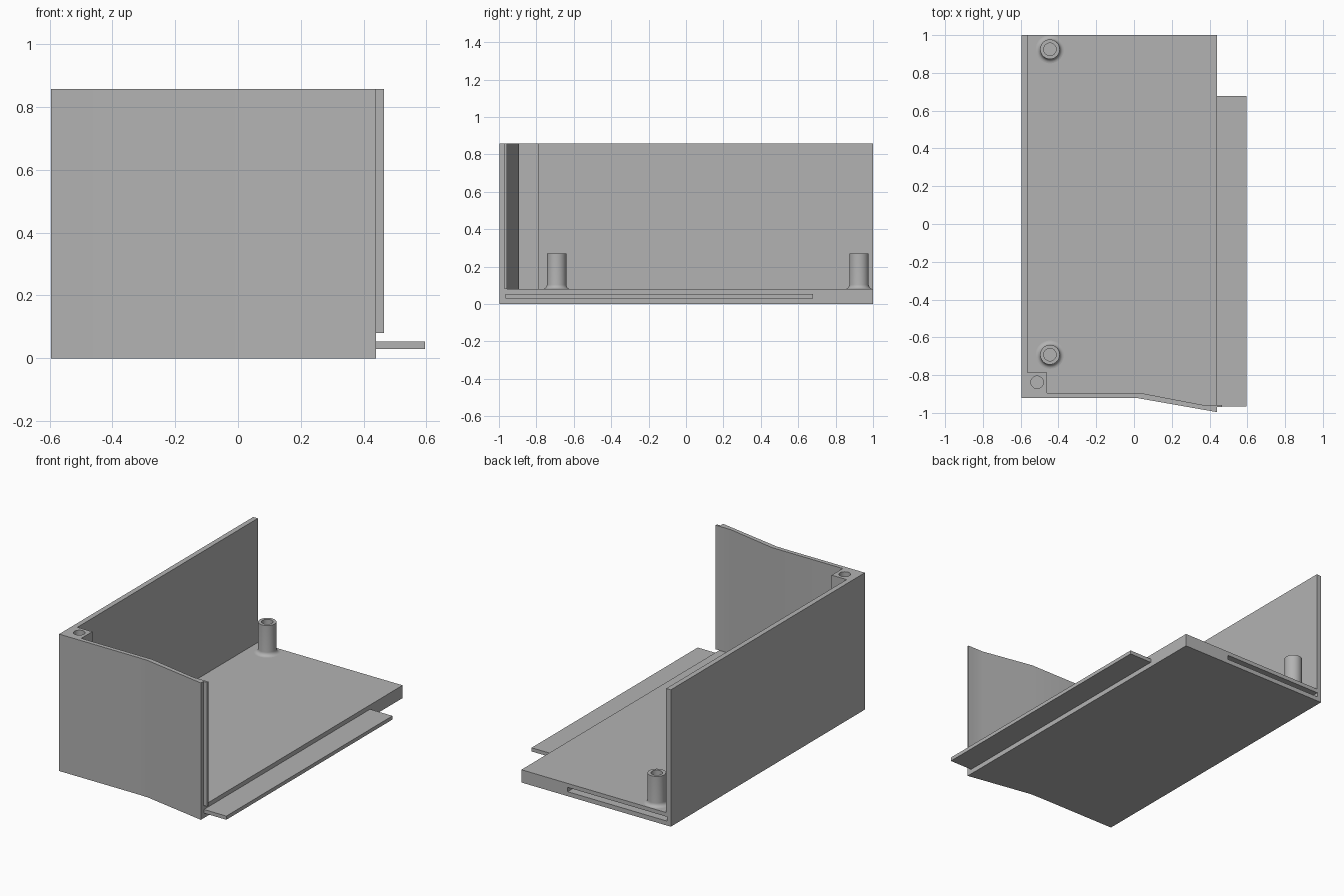
import bpy, bmesh, math

cube = bpy.data.objects.get("Cube")
if cube:
    bpy.data.objects.remove(cube, do_unlink=True)

grey = bpy.data.materials.new("plain grey")
grey.use_nodes = True
grey.diffuse_color = (0.45, 0.45, 0.45, 1)
grey.node_tree.nodes["Principled BSDF"].inputs["Base Color"].default_value = (0.45, 0.45, 0.45, 1)

LEFT, RIGHT, BACK = -0.595, 0.44, 1.0
FLOOR, TOP = 0.08, 0.857
TAB_Y = -0.957


def finish(name, bm):
    bmesh.ops.recalc_face_normals(bm, faces=bm.faces)
    mesh = bpy.data.meshes.new(name)
    bm.to_mesh(mesh)
    bm.free()
    mesh.materials.append(grey)
    obj = bpy.data.objects.new(name, mesh)
    bpy.context.collection.objects.link(obj)
    return obj


def prism(name, outline, z0, z1):
    bm = bmesh.new()
    face = bm.faces.new([bm.verts.new((x, y, z0)) for x, y in outline])
    out = bmesh.ops.extrude_face_region(bm, geom=[face])["geom"]
    bmesh.ops.translate(bm, vec=(0, 0, z1 - z0),
                        verts=[v for v in out if isinstance(v, bmesh.types.BMVert)])
    return finish(name, bm)


def box(name, x0, x1, y0, y1, z0, z1):
    return prism(name, [(x0, y0), (x1, y0), (x1, y1), (x0, y1)], z0, z1)


def combine(target, other, operation):
    mod = target.modifiers.new(operation.lower(), "BOOLEAN")
    mod.operation = operation
    mod.solver = "EXACT"
    mod.object = other
    bpy.context.view_layer.objects.active = target
    bpy.ops.object.modifier_apply(modifier=mod.name)
    bpy.data.objects.remove(other, do_unlink=True)


def smooth(obj):
    bpy.ops.object.select_all(action="DESELECT")
    obj.select_set(True)
    bpy.context.view_layer.objects.active = obj
    bpy.ops.object.shade_smooth_by_angle(angle=math.radians(30))


def circle(x, y, r, n=32):
    return [(x + r * math.cos(math.tau * i / n), y + r * math.sin(math.tau * i / n))
            for i in range(n)]


# Outer front line, gently bent towards the right end
front = [(LEFT, -0.92), (-0.05, -0.92), (0.02, -0.922), (RIGHT, -0.996)]

# Tray: floor plate joined to the side and front walls with a corner block
tray = prism("tray", front + [(RIGHT, BACK), (LEFT, BACK)], 0, FLOOR)
inner = [(RIGHT, TAB_Y), (0.36, TAB_Y), (0.03, -0.894), (-0.46, -0.894),
         (-0.46, -0.785), (-0.563, -0.785), (-0.563, BACK)]
walls = prism("walls", front + inner + [(LEFT, BACK)], 0, TOP)
combine(tray, walls, "UNION")

# Screw hole in the corner block, and slot in the back edge of the floor
combine(tray, prism("hole_cutter", circle(-0.513, -0.838, 0.033), 0.45, TOP + 0.1), "DIFFERENCE")
combine(tray, box("slot_cutter", -0.568, 0.12, 0.84, 1.1, 0.028, 0.055), "DIFFERENCE")
smooth(tray)

# Joining lip on the end of the front wall, and tongue along the floor
box("front_wall_lip", RIGHT, 0.465, -0.97, TAB_Y, FLOOR, TOP)
box("floor_tongue", RIGHT, 0.595, -0.965, 0.678, 0.03, 0.053)


# Hollow screw posts with a flared foot
def post(name, x, y):
    flare = 0.023
    profile = [(0.033, FLOOR), (0.033, 0.27), (0.052, 0.27)]
    for i in range(7):
        a = math.pi / 2 * i / 6
        profile.append((0.052 + flare * (1 - math.cos(a)),
                        FLOOR + flare * (1 - math.sin(a))))
    bm = bmesh.new()
    verts = [bm.verts.new((r, 0, z)) for r, z in profile]
    edges = [bm.edges.new(pair) for pair in zip(verts, verts[1:])]
    bmesh.ops.spin(bm, geom=verts + edges, cent=(0, 0, 0), axis=(0, 0, 1),
                   angle=math.tau, steps=32, use_merge=True)
    bmesh.ops.remove_doubles(bm, verts=bm.verts, dist=0.0001)
    obj = finish(name, bm)
    obj.location = (x, y, 0)
    smooth(obj)


post("front_screw_post", -0.445, -0.692)
post("back_screw_post", -0.445, 0.925)
